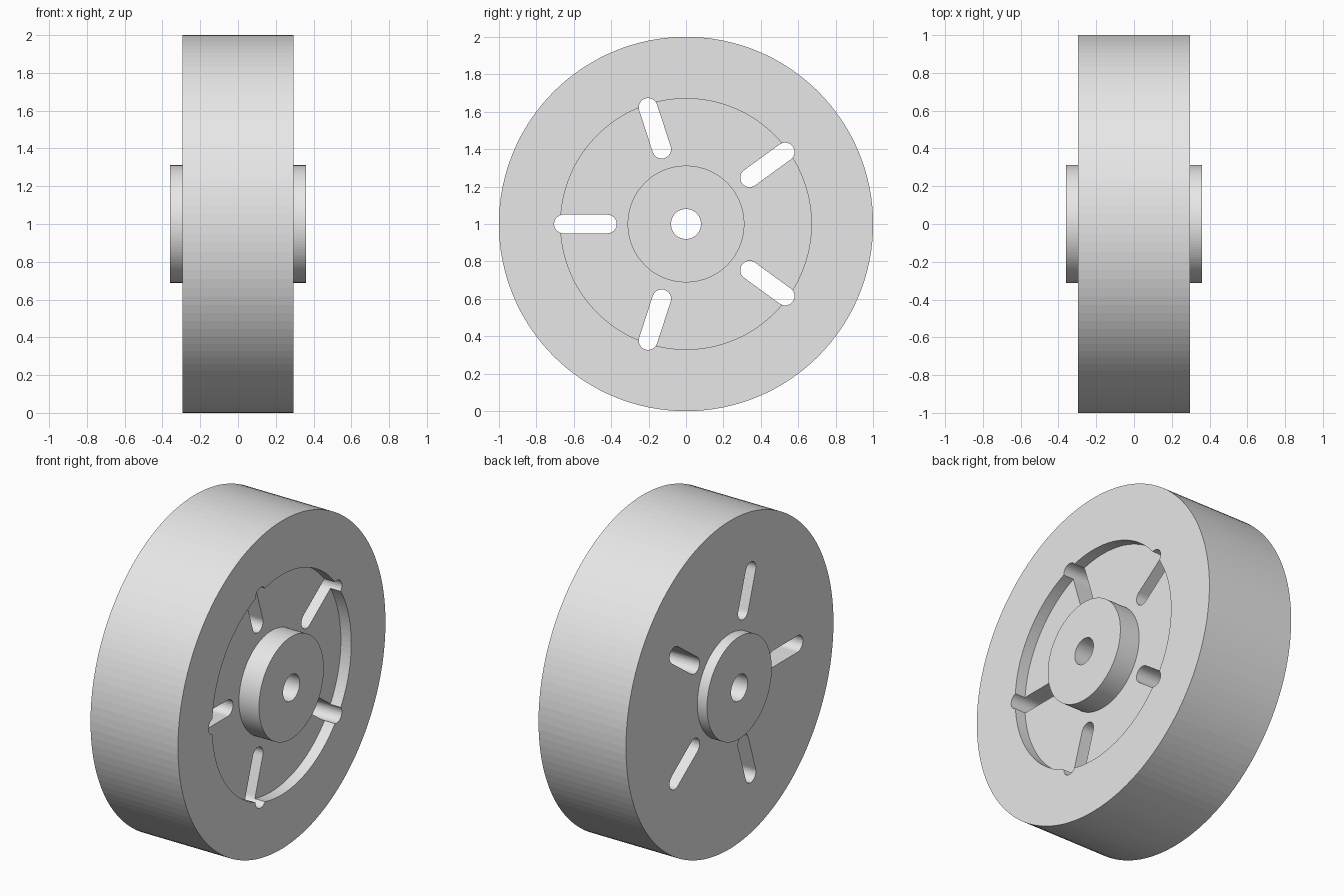
import bpy, bmesh
from math import pi, sin, cos
from mathutils import Matrix, Vector

cube = bpy.data.objects.get("Cube")
if cube:
    bpy.data.objects.remove(cube, do_unlink=True)

SIDES = 128
CENTRE = Vector((0, 0, 1))

# Dimensions: half widths along the axle (x) and radii around it
HALF_WIDTH, HUB_HALF, RECESS_FLOOR = 0.295, 0.36, 0.225
R_WHEEL, R_RECESS, R_HUB, R_BORE = 1.0, 0.67, 0.312, 0.08
SLOT_INNER, SLOT_OUTER, SLOT_RADIUS = 0.42, 0.655, 0.05

grey = bpy.data.materials.new("light_grey")
grey.use_nodes = True
grey.diffuse_color = (0.8, 0.8, 0.8, 1)
grey.node_tree.nodes["Principled BSDF"].inputs["Base Color"].default_value = (0.8, 0.8, 0.8, 1)


def make_object(name, bm):
    bmesh.ops.recalc_face_normals(bm, faces=bm.faces[:])
    mesh = bpy.data.meshes.new(name)
    bm.to_mesh(mesh)
    bm.free()
    mesh.materials.append(grey)
    obj = bpy.data.objects.new(name, mesh)
    obj.location = CENTRE
    bpy.context.collection.objects.link(obj)
    return obj


def lathe_x(name, profile):
    """Revolve a closed (x, radius) profile around the x axis."""
    bm = bmesh.new()
    rings = []
    for i in range(SIDES):
        a = 2 * pi * i / SIDES
        rings.append([bm.verts.new((x, r * cos(a), r * sin(a))) for x, r in profile])
    n = len(profile)
    for i in range(SIDES):
        here, there = rings[i], rings[(i + 1) % SIDES]
        for j in range(n):
            k = (j + 1) % n
            bm.faces.new((here[j], here[k], there[k], there[j]))
    return make_object(name, bm)


def slot_cutters(name, count=5, steps=12):
    """Round-ended radial prisms spaced evenly around the axle."""
    bm = bmesh.new()
    for s in range(count):
        turn = Matrix.Rotation(pi + 2 * pi * s / count, 3, 'X')
        outline = []
        for centre, start in ((SLOT_OUTER, -pi / 2), (SLOT_INNER, pi / 2)):
            for i in range(steps + 1):
                a = start + pi * i / steps
                point = Vector((-0.5, centre + SLOT_RADIUS * cos(a), SLOT_RADIUS * sin(a)))
                outline.append(bm.verts.new(turn @ point))
        face = bm.faces.new(outline)
        ext = bmesh.ops.extrude_face_region(bm, geom=[face], use_keep_orig=True)
        verts = [v for v in ext["geom"] if isinstance(v, bmesh.types.BMVert)]
        bmesh.ops.translate(bm, verts=verts, vec=(1, 0, 0))
    return make_object(name, bm)


# Wheel: bored hub on both sides, recess on the +x side only
wheel = lathe_x("wheel", [
    (-HUB_HALF, R_BORE), (-HUB_HALF, R_HUB),
    (-HALF_WIDTH, R_HUB), (-HALF_WIDTH, R_WHEEL),
    (HALF_WIDTH, R_WHEEL), (HALF_WIDTH, R_RECESS),
    (RECESS_FLOOR, R_RECESS), (RECESS_FLOOR, R_HUB),
    (HUB_HALF, R_HUB), (HUB_HALF, R_BORE),
])

# Five radial slots cut right through
cutter = slot_cutters("slot_cutter")
cutter.hide_render = True
cut = wheel.modifiers.new("slots", 'BOOLEAN')
cut.operation = 'DIFFERENCE'
cut.solver = 'EXACT'
cut.object = cutter
bpy.context.view_layer.objects.active = wheel
wheel.select_set(True)
bpy.ops.object.modifier_apply(modifier=cut.name)
bpy.data.objects.remove(cutter, do_unlink=True)
